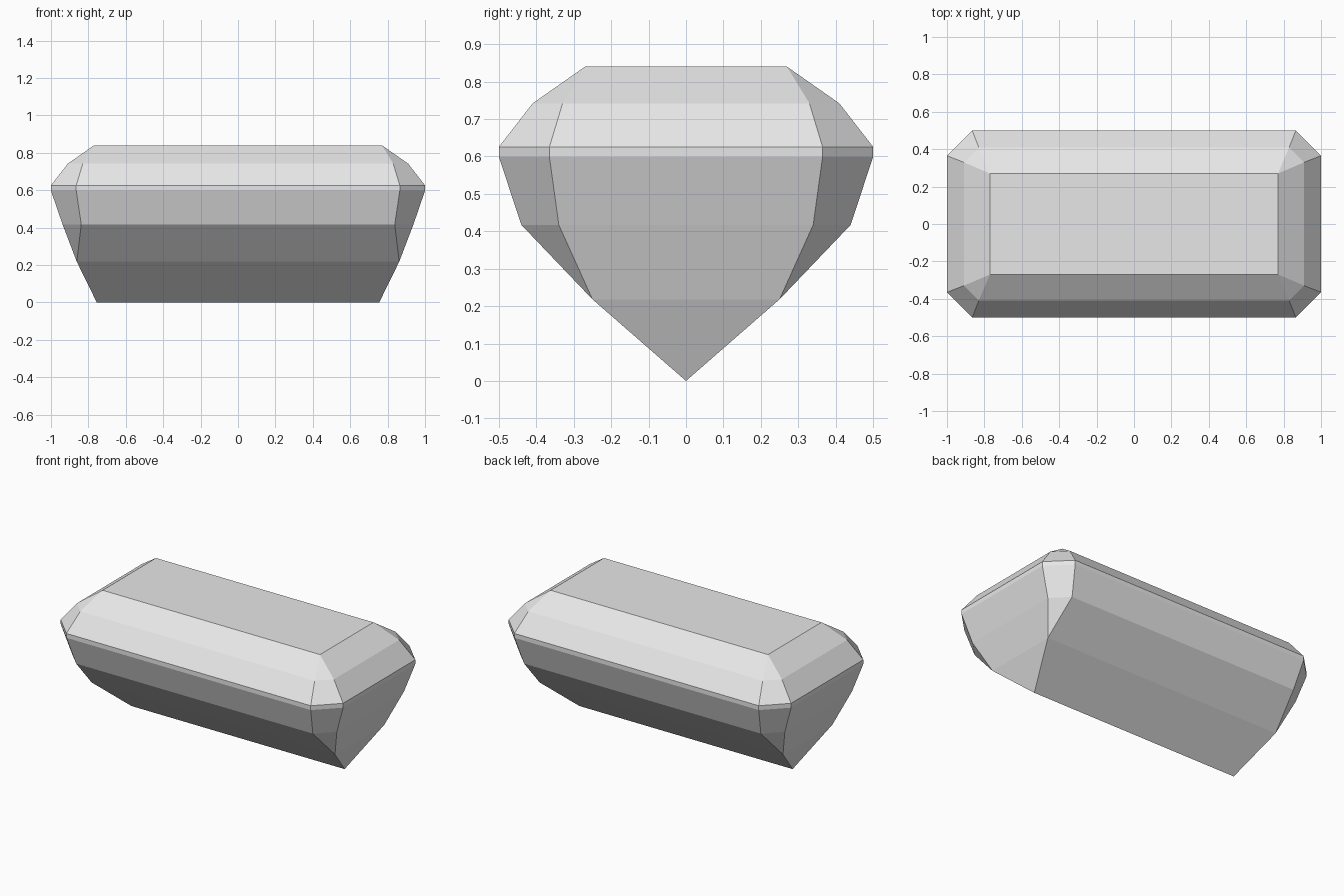
import bpy
import bmesh

cube = bpy.data.objects.get("Cube")
if cube:
    bpy.data.objects.remove(cube, do_unlink=True)

# Single pale grey stone colour
stone = bpy.data.materials.new("pale_grey_stone")
stone.use_nodes = True
colour = (0.8, 0.8, 0.8, 1)
stone.diffuse_color = colour
stone.node_tree.nodes["Principled BSDF"].inputs["Base Color"].default_value = colour

# Step-cut levels: height, half length, half width, corner cut
LEVELS = [
    (0.0, 0.755, 0.0, 0.0),       # keel line
    (0.218, 0.862, 0.25, 0.0),    # lower step, corners meet in a point
    (0.417, 0.938, 0.44, 0.1),    # upper step
    (0.598, 1.0, 0.5, 0.135),     # girdle bottom
    (0.626, 1.0, 0.5, 0.135),     # girdle top
    (0.742, 0.91, 0.41, 0.08),    # crown step
    (0.84, 0.77, 0.27, 0.0),      # table
]


def ring(bm, z, hx, hy, cut):
    """Rectangle with cut corners, always eight points, counter-clockwise."""
    points = []
    for sx, sy in ((1, 1), (-1, 1), (-1, -1), (1, -1)):
        pair = [(sx * hx, sy * (hy - cut)), (sx * (hx - cut), sy * hy)]
        points += pair if sx * sy > 0 else pair[::-1]
    return [bm.verts.new((x, y, z)) for x, y in points]


# Bridge the rings, cap the table, then merge the points that coincide
bm = bmesh.new()
rings = [ring(bm, *level) for level in LEVELS]
for low, high in zip(rings, rings[1:]):
    for i in range(len(low)):
        j = (i + 1) % len(low)
        bm.faces.new((low[i], low[j], high[j], high[i]))
bm.faces.new(rings[-1])
bmesh.ops.remove_doubles(bm, verts=bm.verts[:], dist=0.001)
bmesh.ops.recalc_face_normals(bm, faces=bm.faces[:])

mesh = bpy.data.meshes.new("cut_gemstone")
bm.to_mesh(mesh)
bm.free()
mesh.materials.append(stone)
gem = bpy.data.objects.new("cut_gemstone", mesh)
bpy.context.scene.collection.objects.link(gem)
